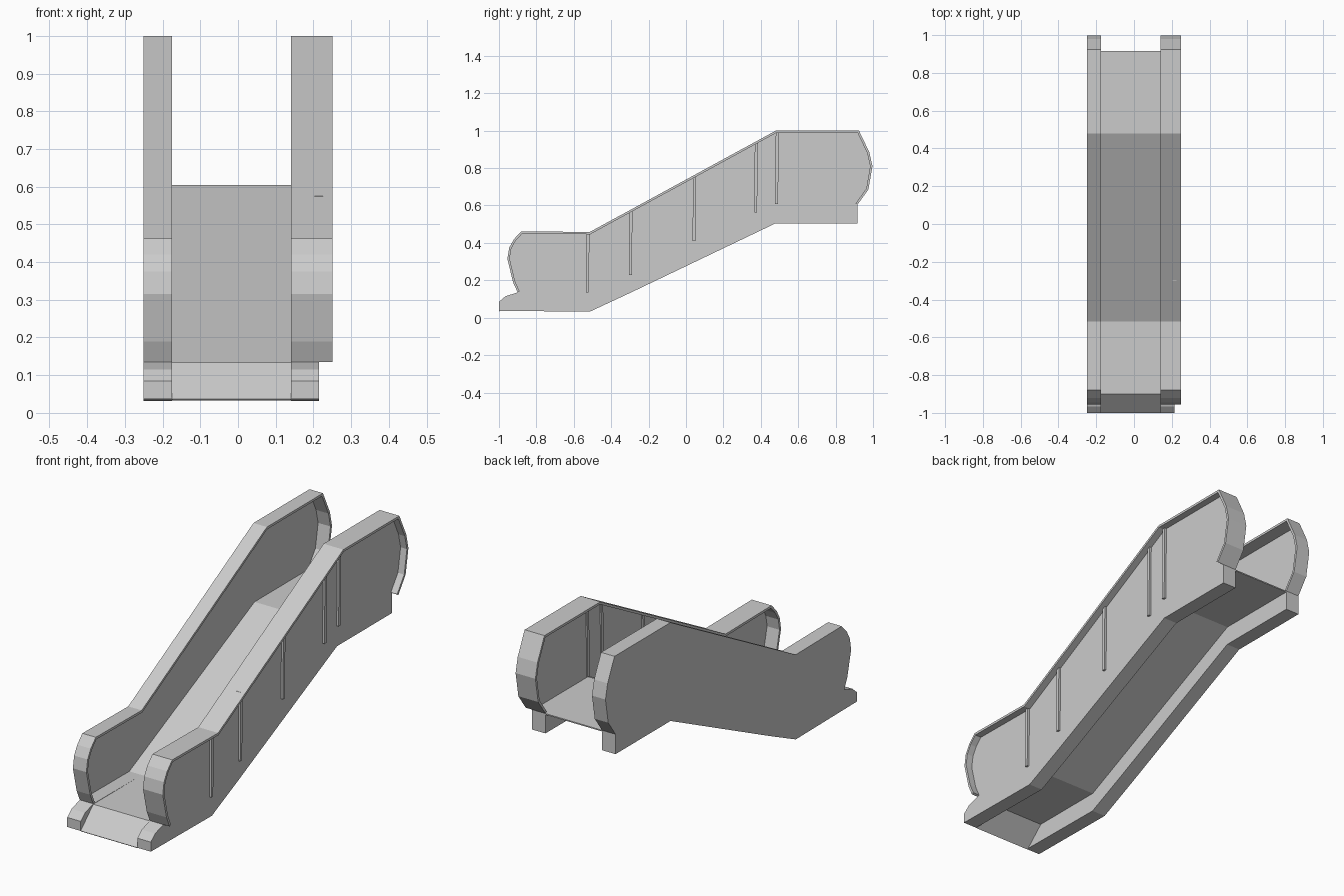
import bpy, bmesh
from mathutils import Vector

if "Cube" in bpy.data.objects:
    bpy.data.objects.remove(bpy.data.objects["Cube"])


def extrude(name, profile, x0, x1):
    """Closed (y, z) outline extruded along x."""
    bm = bmesh.new()
    face = bm.faces.new([bm.verts.new((x0, y, z)) for y, z in profile])
    ext = bmesh.ops.extrude_face_region(bm, geom=[face])
    verts = [g for g in ext["geom"] if isinstance(g, bmesh.types.BMVert)]
    bmesh.ops.translate(bm, verts=verts, vec=(x1 - x0, 0, 0))
    caps = [f for f in bm.faces if len(f.verts) > 4]
    bmesh.ops.triangulate(bm, faces=caps)
    bmesh.ops.recalc_face_normals(bm, faces=bm.faces)
    me = bpy.data.meshes.new(name)
    bm.to_mesh(me)
    bm.free()
    ob = bpy.data.objects.new(name, me)
    bpy.context.collection.objects.link(ob)
    return ob


def band(path, t):
    """Outline of a strip: the path plus its mitred offset to the right."""
    pts = [Vector(p) for p in path]
    dirs = [(b - a).normalized() for a, b in zip(pts, pts[1:])]
    inner = []
    for i, p in enumerate(pts):
        a, b = dirs[max(i - 1, 0)], dirs[min(i, len(dirs) - 1)]
        na, nb = Vector((a.y, -a.x)), Vector((b.y, -b.x))
        m = (na + nb).normalized()
        inner.append(p + m * (t / m.dot(na)))
    return [tuple(p) for p in pts + inner[::-1]]


# Shared side profiles (y, z)
RAIL = [(-.9, .135), (-.925, .19), (-.955, .315), (-.945, .375), (-.92, .42),
        (-.88, .462), (-.515, .458), (.48, 1), (.925, 1), (.98, .885),
        (.997, .81), (.975, .685), (.917, .605)]
UNDER = [(.917, .505), (.48, .505), (-.3, .132), (-.515, .032), (-1, .037)]
NOSE = [(-1, .085), (-.965, .115), (-.9, .135)]
WALK = [(-.9, .133), (-.515, .133), (.48, .605), (.917, .605)]

# Walls: thin panel, solid skirt below the walkway, handrail band
LEFT, RIGHT = (-.25, -.175), (.215, .14)
for side, (outer, inner), rail_outer in (("left", LEFT, -.25), ("right", RIGHT, .25)):
    step = .006 if side == "left" else -.006
    extrude(side + "_panel", RAIL + UNDER + NOSE[:2], outer, outer + step)
    extrude(side + "_skirt", UNDER + NOSE + WALK[1:], outer, inner)
    extrude(side + "_handrail", band(RAIL, .012), rail_outer, inner)

# Walkway sheet with sloped entry apron
extrude("walkway", band([(-1, .037)] + WALK, .006), LEFT[1], RIGHT[1])

# Slim posts through the right panel
for i, (y, top, bottom) in enumerate([(-.525, .45, .135), (-.295, .575, .228),
                                      (.045, .758, .41), (.375, .938, .563),
                                      (.487, .99, .608)]):
    extrude("post_%d" % (i + 1),
            [(y - .01, bottom), (y + .005, bottom), (y + .009, top), (y - .007, top)],
            .203, .226)
